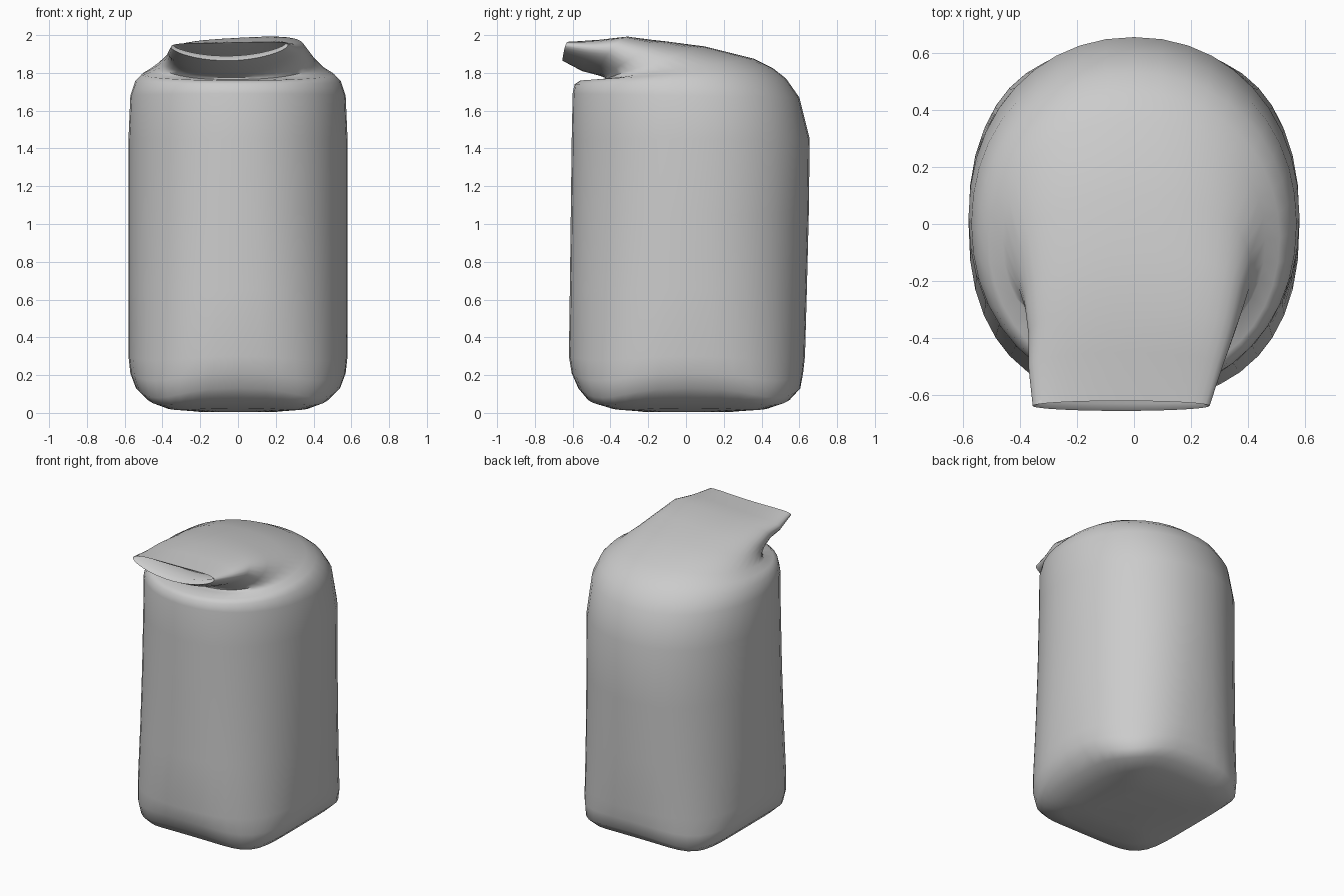
import bpy, bmesh, math

cube = bpy.data.objects.get("Cube")
if cube:
    bpy.data.objects.remove(cube, do_unlink=True)

SEGMENTS = 40


def signed_power(v, e):
    return math.copysign(abs(v) ** e, v)


def ring(bm, front, back, half_width, cx=0.0, p=2.1, corner=0.0, lift=0.0, tilt=0.0):
    """Rounded-square loop spanned between a front point and a back point (y, z)."""
    verts = []
    for i in range(SEGMENTS):
        a = 2 * math.pi * i / SEGMENTS
        u = signed_power(math.cos(a), 2 / p)
        v = signed_power(math.sin(a), 2 / p)
        t = (v + 1) / 2
        y = front[0] + (back[0] - front[0]) * t
        z = front[1] + (back[1] - front[1]) * t
        z += corner * math.sin(2 * a) ** 2 + lift * u * u + tilt * u
        verts.append(bm.verts.new((cx + half_width * u, y, z)))
    return verts


def level(z, y0, y1, hw, p, corner=0.0):
    return dict(front=(y0, z), back=(y1, z), half_width=hw, p=p, corner=corner)


# Base, with tight corners that hang lower than the sides
sections = [
    level(0.005, -0.22, 0.24, 0.20, 2.6),
    level(0.025, -0.40, 0.44, 0.38, 3.2, -0.01),
    level(0.07, -0.52, 0.55, 0.48, 3.3, -0.03),
    level(0.13, -0.57, 0.605, 0.54, 2.9, -0.05),
    level(0.21, -0.605, 0.62, 0.57, 2.6, -0.04),
    level(0.30, -0.62, 0.63, 0.58, 2.4, -0.02),
    # Straight body, getting rounder upwards
    level(0.65, -0.615, 0.64, 0.58, 2.25),
    level(1.05, -0.61, 0.65, 0.58, 2.15),
    level(1.45, -0.605, 0.655, 0.58, 2.1),
    # Shoulder, sloping down to the front
    dict(front=(-0.60, 1.69), back=(0.60, 1.67), half_width=0.57),
    dict(front=(-0.59, 1.74), back=(0.53, 1.77), half_width=0.545),
    dict(front=(-0.56, 1.76), back=(0.46, 1.825), half_width=0.51),
    dict(front=(-0.47, 1.762), back=(0.36, 1.875), half_width=0.46, p=2.2),
    # Neck bending forward
    dict(front=(-0.43, 1.765), back=(0.10, 1.94), half_width=0.41, p=2.3, tilt=0.005),
    dict(front=(-0.43, 1.775), back=(-0.10, 1.965), half_width=0.385, p=2.3, tilt=0.01, lift=0.01),
    dict(front=(-0.47, 1.79), back=(-0.30, 1.985), half_width=0.36, cx=-0.01, p=2.2, tilt=0.02, lift=0.03),
    dict(front=(-0.55, 1.81), back=(-0.45, 1.97), half_width=0.34, cx=-0.03, p=2.1, tilt=0.015, lift=0.03),
    # Open mouth: lip, rim and the pocket narrowing inside
    dict(front=(-0.655, 1.865), back=(-0.62, 1.96), half_width=0.31, cx=-0.045, p=2, tilt=0.005, lift=0.03),
    dict(front=(-0.63, 1.89), back=(-0.61, 1.95), half_width=0.295, cx=-0.045, p=2, tilt=0.005, lift=0.03),
    dict(front=(-0.48, 1.875), back=(-0.48, 1.885), half_width=0.26, cx=-0.03, p=2, lift=0.03),
]

bm = bmesh.new()
loops = [ring(bm, **s) for s in sections]
for lower, upper in zip(loops, loops[1:]):
    for i in range(SEGMENTS):
        j = (i + 1) % SEGMENTS
        bm.faces.new((lower[i], lower[j], upper[j], upper[i]))
bm.faces.new(reversed(loops[0]))
bm.faces.new(loops[-1])
bmesh.ops.recalc_face_normals(bm, faces=bm.faces)

# Sack object
mesh = bpy.data.meshes.new("sack")
bm.to_mesh(mesh)
bm.free()
sack = bpy.data.objects.new("sack", mesh)
bpy.context.collection.objects.link(sack)

# Cloth colour
cloth = bpy.data.materials.new("grey cloth")
cloth.use_nodes = True
colour = (0.6, 0.6, 0.6, 1.0)
cloth.diffuse_color = colour
cloth.node_tree.nodes["Principled BSDF"].inputs["Base Color"].default_value = colour
mesh.materials.append(cloth)

bpy.context.view_layer.objects.active = sack
sack.select_set(True)
bpy.ops.object.shade_smooth_by_angle(angle=math.radians(60))
